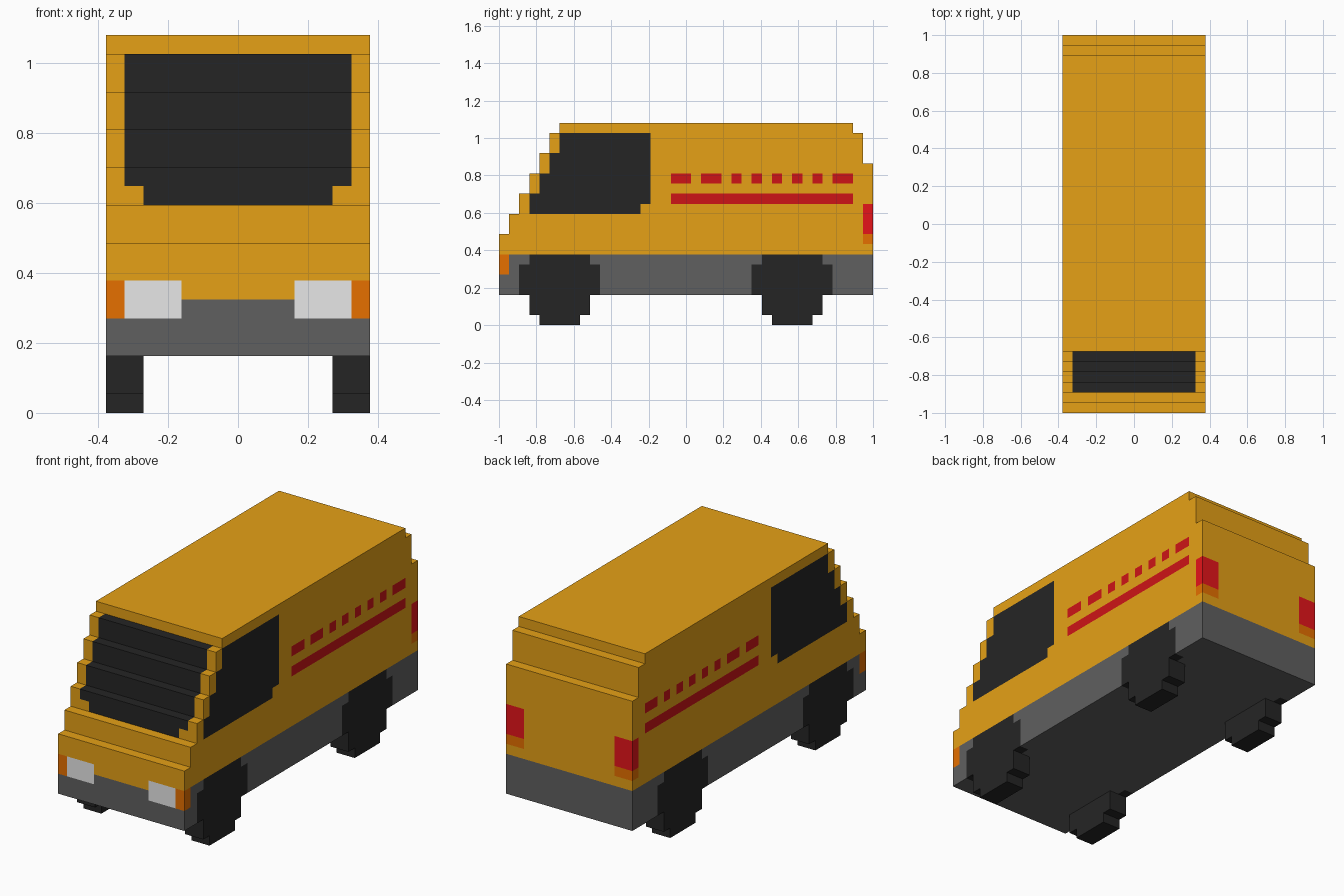
import bpy, bmesh

if "Cube" in bpy.data.objects:
    bpy.data.objects.remove(bpy.data.objects["Cube"])

V = 2 / 37  # block size; the van is 14 x 37 x 20 blocks


def lin(c):
    c /= 255
    return c / 12.92 if c <= 0.04045 else ((c + 0.055) / 1.055) ** 2.4


COLOURS = {
    "gold_paint": (230, 161, 22),
    "black_trim": (37, 37, 37),
    "grey_bumper": (96, 96, 96),
    "headlight_white": (231, 231, 231),
    "indicator_orange": (230, 112, 0),
    "tail_light_red": (230, 20, 26),
    "stripe_red": (206, 20, 22),
}
GOLD, BLACK, GREY, WHITE, ORANGE, RED, STRIPE = range(7)
MATS = []
for name, rgb in COLOURS.items():
    m = bpy.data.materials.new(name)
    m.diffuse_color = (*[lin(c) for c in rgb], 1)
    m.use_nodes = True
    m.node_tree.nodes["Principled BSDF"].inputs["Base Color"].default_value = m.diffuse_color
    MATS.append(m)


def block_part(name, rows, x0, x1, paint):
    """Stepped solid: rows maps block layer -> (start, end) along the length."""
    bm = bmesh.new()
    verts = {}

    def quad(*pts):
        for p in pts:
            if p not in verts:
                verts[p] = bm.verts.new((p[0] * V, p[1] * V - 1, p[2] * V))
        f = bm.faces.new([verts[p] for p in pts])
        n = len(pts)
        f.material_index = paint(*[sum(p[i] for p in pts) / n for i in range(3)])

    def solid(y, z):
        return z in rows and rows[z][0] <= y < rows[z][1]

    for z, (start, end) in rows.items():
        for y in range(start, end):
            # flat sides
            quad((x0, y, z), (x0, y, z + 1), (x0, y + 1, z + 1), (x0, y + 1, z))
            quad((x1, y, z), (x1, y + 1, z), (x1, y + 1, z + 1), (x1, y, z + 1))
            for x in range(x0, x1):
                # front, back, top and underside
                for dy, s in ((-1, 0), (1, 1)):
                    if not solid(y + dy, z):
                        quad((x, y + s, z), (x + 1, y + s, z),
                             (x + 1, y + s, z + 1), (x, y + s, z + 1))
                for dz, s in ((-1, 0), (1, 1)):
                    if not solid(y, z + dz):
                        quad((x, y, z + s), (x + 1, y, z + s),
                             (x + 1, y + 1, z + s), (x, y + 1, z + s))
    bmesh.ops.recalc_face_normals(bm, faces=bm.faces)
    me = bpy.data.meshes.new(name)
    bm.to_mesh(me)
    bm.free()
    for m in MATS:
        me.materials.append(m)
    ob = bpy.data.objects.new(name, me)
    bpy.context.collection.objects.link(ob)
    return ob


DASHES = ((17, 19), (20, 22), (23, 24), (25, 26), (27, 28), (29, 30), (31, 32), (33, 35))


def paint_side(y, z):
    # wheel arches
    for c in (6, 29):
        if abs(y - c) < (4 if z < 6 else 3) and z < 7:
            return BLACK
    # indicators and tail lights
    if y < 1 and 5 < z < 7:
        return ORANGE
    if y > 36 and 8 < z < 12:
        return ORANGE if z < 9 else RED
    # slanted cab window
    if 11 < z < 19 and 3 + (int(z) - 11) // 2 < y < (14 if z < 12 else 15):
        return BLACK
    # solid stripe and dashed stripe
    if 12 < z < 13 and 17 < y < 35:
        return STRIPE
    if 14 < z < 15 and any(a < y < b for a, b in DASHES):
        return STRIPE
    return GREY if z < 7 else GOLD


def paint_body(x, y, z):
    x = abs(x)
    if x == 7:
        return paint_side(y, z)
    if z == 3:                       # underside, black only at the wheel arches
        return BLACK if x > 6 and min(abs(y - 6), abs(y - 29)) < 4 else GREY
    if y == 0:                       # nose with headlights and bumper
        if 5 < z < 7 and x > 3:
            return WHITE if x < 6 else ORANGE
        return GREY if z < 6 else GOLD
    if y == 37:                      # tail
        if 8 < z < 12 and x > 5:
            return ORANGE if z < 9 else RED
        return GREY if z < 7 else GOLD
    # windscreen over the steps
    if y < 6 and 11 < z <= 19 and x < (5 if z < 12 else 6):
        return BLACK
    return GOLD


# Body shell with stepped windscreen and tail
rows = {z: (0, 37) for z in range(3, 9)}
for z in range(9, 19):
    rows[z] = ((z - 7) // 2, 37 if z < 16 else 36)
rows[19] = (6, 35)
block_part("van_body", rows, -7, 7, paint_body)

# Wheels
for end, c in (("front", 6), ("rear", 29)):
    tread = {0: (c - 2, c + 2), 1: (c - 3, c + 3), 2: (c - 3, c + 3)}
    for side, x in (("left", 5), ("right", -7)):
        block_part(f"{end}_{side}_wheel", tread, x, x + 2, lambda *p: BLACK)
